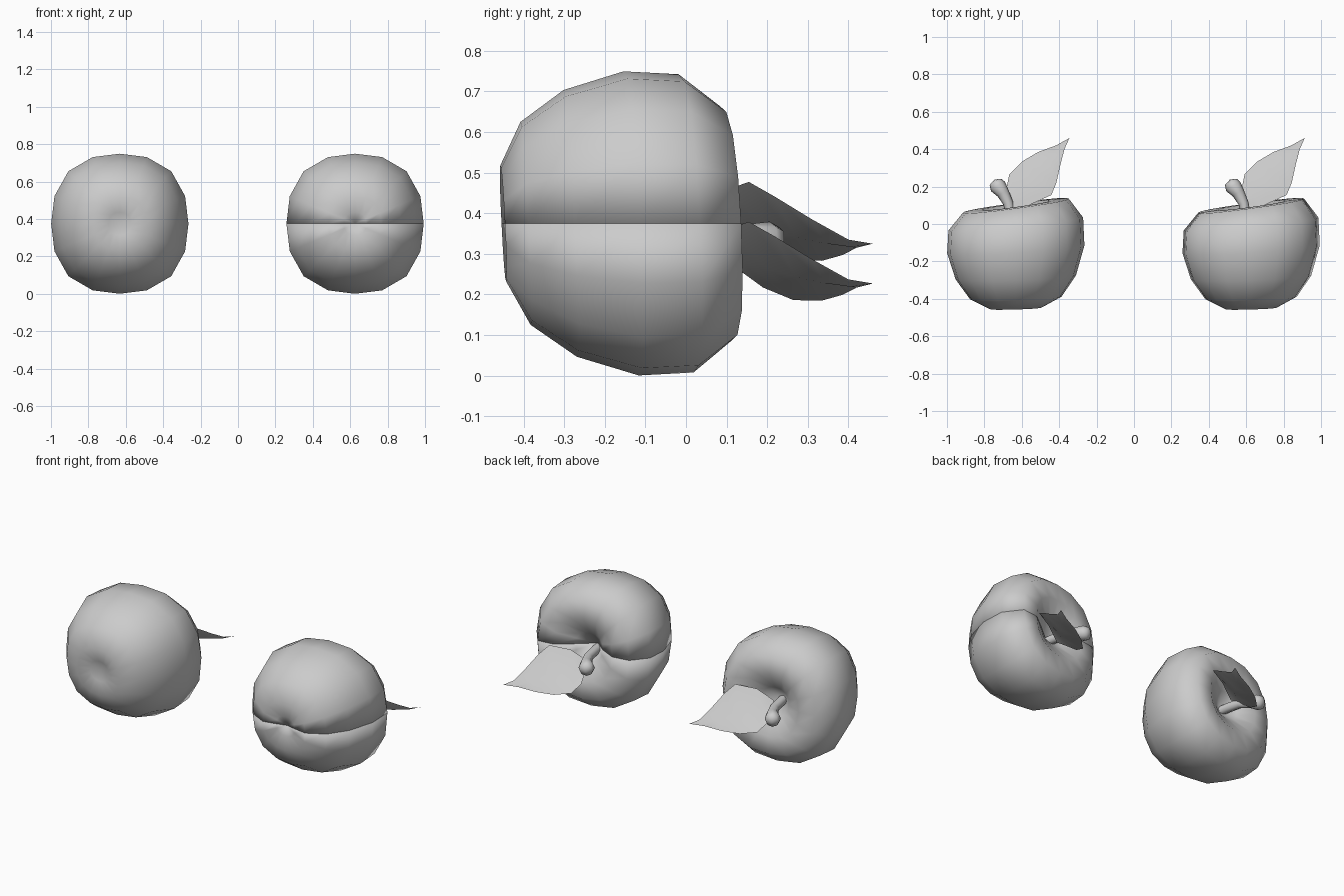
import bpy, bmesh, math
from mathutils import Vector

if "Cube" in bpy.data.objects:
    bpy.data.objects.remove(bpy.data.objects["Cube"])

SEG = 16
CZ = 0.375
CX = -0.632
STEP = 1.258
# (radius, y) from blossom end to stem dimple
PROFILE = [(0.06, -0.435), (0.14, -0.45), (0.245, -0.395), (0.322, -0.285),
           (0.367, -0.135), (0.36, 0.0), (0.283, 0.098), (0.18, 0.10), (0.085, 0.04)]
POLES = (-0.42, -0.03)


def finish(name, bm, flip=False):
    bmesh.ops.recalc_face_normals(bm, faces=bm.faces)
    me = bpy.data.meshes.new(name)
    bm.to_mesh(me)
    bm.free()
    ob = bpy.data.objects.new(name, me)
    bpy.context.collection.objects.link(ob)
    for p in me.polygons:
        p.use_smooth = True
    return ob


def apple_point(cx, r, y, a):
    # squarish section with a top that leans toward one side
    k = r * (1 + 0.06 * math.sin(2 * a) ** 2)
    x, z = k * math.cos(a), k * 1.02 * math.sin(a)
    t = min(1, max(0, (y + 0.45) / 0.55))
    lean = 0.03 * (1 - t) + 0.135 * t ** 2
    return Vector((cx + x, y + lean * x - 0.05 * z, CZ + z))


def apple(name, cx, first, count):
    """Lathe the profile over count segments; a partial lathe gets a flat cut face."""
    full = count == SEG
    bm = bmesh.new()
    lo = bm.verts.new((cx, POLES[0], CZ))
    hi = bm.verts.new((cx - 0.01, POLES[1], CZ))
    cols = []
    for i in range(count if full else count + 1):
        a = 2 * math.pi * (first + i) / SEG
        cols.append([bm.verts.new(apple_point(cx, r, y, a)) for r, y in PROFILE])
    for i in range(count):
        c, d = cols[i], cols[(i + 1) % len(cols)]
        bm.faces.new((lo, c[0], d[0]))
        bm.faces.new((hi, d[-1], c[-1]))
        for j in range(len(PROFILE) - 1):
            bm.faces.new((c[j], c[j + 1], d[j + 1], d[j]))
    if not full:
        bm.faces.new([lo] + cols[0] + [hi] + cols[-1][::-1])
    return finish(name, bm)


def stem(name, cx, dz):
    # tapered stalk with a swollen tip
    path = [(-0.01, -0.06, 0.375, 0.026), (-0.025, 0.03, 0.375, 0.027),
            (-0.04, 0.11, 0.372, 0.027), (-0.068, 0.165, 0.366, 0.034),
            (-0.095, 0.20, 0.36, 0.045), (-0.108, 0.225, 0.355, 0.036)]
    bm = bmesh.new()
    rings = []
    for i, (x, y, z, r) in enumerate(path):
        p = Vector((x, y, z))
        t = (Vector(path[min(i + 1, 5)][:3]) - Vector(path[max(i - 1, 0)][:3])).normalized()
        u = t.cross(Vector((0, 0, 1))).normalized()
        v = t.cross(u)
        off = Vector((cx, 0, dz))
        rings.append([bm.verts.new(off + p + r * (math.cos(b) * u + math.sin(b) * v))
                      for b in (k * math.pi / 4 for k in range(8))])
    for a, b in zip(rings, rings[1:]):
        for k in range(8):
            bm.faces.new((a[k], a[(k + 1) % 8], b[(k + 1) % 8], b[k]))
    tip = bm.verts.new((cx - 0.113, 0.238, 0.352 + dz))
    for k in range(8):
        bm.faces.new((rings[-1][k], rings[-1][(k + 1) % 8], tip))
    return finish(name, bm)


def leaf(name, cx, dz):
    # thin sheet spanned between its two long edges, slightly cupped
    upper = [(-0.01, 0.07, 0.40), (0.08, 0.105, 0.46), (0.19, 0.155, 0.477), (0.217, 0.22, 0.44),
             (0.237, 0.31, 0.385), (0.26, 0.40, 0.335), (0.287, 0.46, 0.325)]
    lower = [(-0.03, 0.11, 0.375), (-0.05, 0.19, 0.315), (-0.035, 0.265, 0.284), (0.035, 0.335, 0.283),
             (0.12, 0.385, 0.297), (0.215, 0.42, 0.315), (0.287, 0.46, 0.325)]
    cup = [0, 0.01, 0.02, 0.02, 0.015, 0.008, 0]
    off = Vector((cx, 0, dz))
    bm = bmesh.new()
    rows = []
    for a, b, c in zip(upper, lower, cup):
        a, b = Vector(a) + off, Vector(b) + off
        mid = (a + b) / 2 - Vector((0, c * 0.5, c))
        rows.append([bm.verts.new(p) for p in (a, mid, b)])
    for r, s in zip(rows, rows[1:]):
        for k in range(2):
            bm.faces.new((r[k], s[k], s[k + 1], r[k + 1]))
    bmesh.ops.remove_doubles(bm, verts=bm.verts, dist=0.0005)
    return finish(name, bm)


# whole apple on the left
apple("whole_apple", CX, 0, SEG)
stem("whole_apple_stem", CX, 0)
leaf("whole_apple_leaf", CX, 0)

# apple cut in two halves on the right
apple("upper_half_apple", CX + STEP, 0, SEG // 2)
apple("lower_half_apple", CX + STEP, SEG // 2, SEG // 2)
stem("cut_apple_stem", CX + STEP, -0.025)
leaf("cut_apple_leaf", CX + STEP, -0.098)
